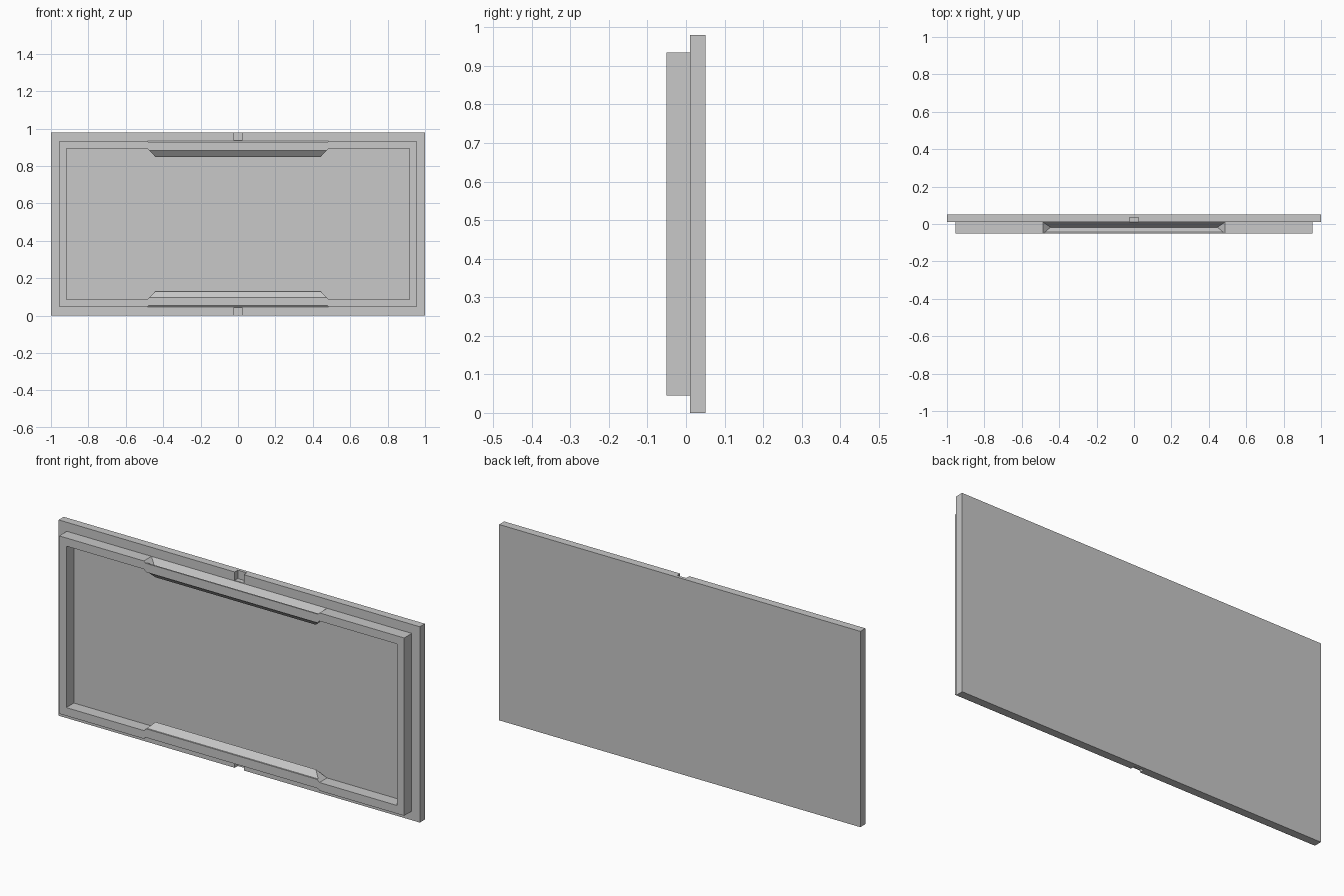
import bpy, bmesh

if "Cube" in bpy.data.objects:
    bpy.data.objects.remove(bpy.data.objects["Cube"], do_unlink=True)

HEIGHT = 0.98
MID = HEIGHT / 2
FACE_Y = 0.01      # plane where the rim meets the plate

grey = bpy.data.materials.new("plain_grey")
grey.use_nodes = True
colour = (0.58, 0.58, 0.58, 1)
grey.diffuse_color = colour
grey.node_tree.nodes["Principled BSDF"].inputs["Base Color"].default_value = colour


def finish(name, bm):
    bmesh.ops.recalc_face_normals(bm, faces=bm.faces)
    mesh = bpy.data.meshes.new(name)
    bm.to_mesh(mesh)
    bm.free()
    mesh.materials.append(grey)
    obj = bpy.data.objects.new(name, mesh)
    bpy.context.collection.objects.link(obj)
    return obj


def add_box(bm, low, high):
    verts = bmesh.ops.create_cube(bm, size=1)["verts"]
    for v in verts:
        v.co = [(a + b) / 2 + c * (b - a) for a, b, c in zip(low, high, v.co)]


# Back plate
bm = bmesh.new()
add_box(bm, (-1, FACE_Y, 0), (1, 0.05, HEIGHT))
plate = finish("back_plate", bm)

# Small release notches in the top and bottom edges of the plate
bm = bmesh.new()
for low, high in ((-0.05, 0.042), (HEIGHT - 0.042, HEIGHT + 0.05)):
    add_box(bm, (-0.025, FACE_Y - 0.05, low), (0.025, 0.034, high))
cutter = finish("notch_cutter", bm)
cut = plate.modifiers.new("notches", "BOOLEAN")
cut.operation = "DIFFERENCE"
cut.solver = "EXACT"
cut.object = cutter
bpy.context.view_layer.objects.active = plate
plate.select_set(True)
bpy.ops.object.modifier_apply(modifier=cut.name)
bpy.data.objects.remove(cutter, do_unlink=True)

# Raised rim: section points as (y, half width, half height, inward bend)
OUTER, INNER = (0.955, 0.445), (0.916, 0.404)
section = [
    (FACE_Y, *OUTER, 0), (-0.018, *OUTER, 0.04),
    (-0.043, *OUTER, 0.009), (-0.05, *OUTER, 0.009),
    (-0.05, *INNER, 0.012), (-0.043, *INNER, 0.012),
    (-0.018, *INNER, 0.042), (FACE_Y, *INNER, 0),
]
BEND_X = 0.486


def station(kind, sx, sz):
    ring = []
    for y, w, h, bend in section:
        x = {"corner": w, "straight": BEND_X, "bent": BEND_X - bend}[kind]
        z = h - bend if kind == "bent" else h
        ring.append(bm.verts.new((sx * x, y, MID + sz * z)))
    return ring


# The V-shaped snap groove is bent into the middle of the long walls
bm = bmesh.new()
half = [("corner", -1), ("straight", -1), ("bent", -1),
        ("bent", 1), ("straight", 1), ("corner", 1)]
rings = [station(k, s, 1) for k, s in half]
rings += [station(k, s, -1) for k, s in reversed(half)]
for i, ring in enumerate(rings):
    after = rings[(i + 1) % len(rings)]
    for j in range(len(section) - 1):
        bm.faces.new((ring[j], ring[j + 1], after[j + 1], after[j]))
bmesh.ops.remove_doubles(bm, verts=bm.verts, dist=0.0005)
bmesh.ops.dissolve_limit(bm, angle_limit=0.002, verts=bm.verts, edges=bm.edges)
finish("snap_rim", bm)
